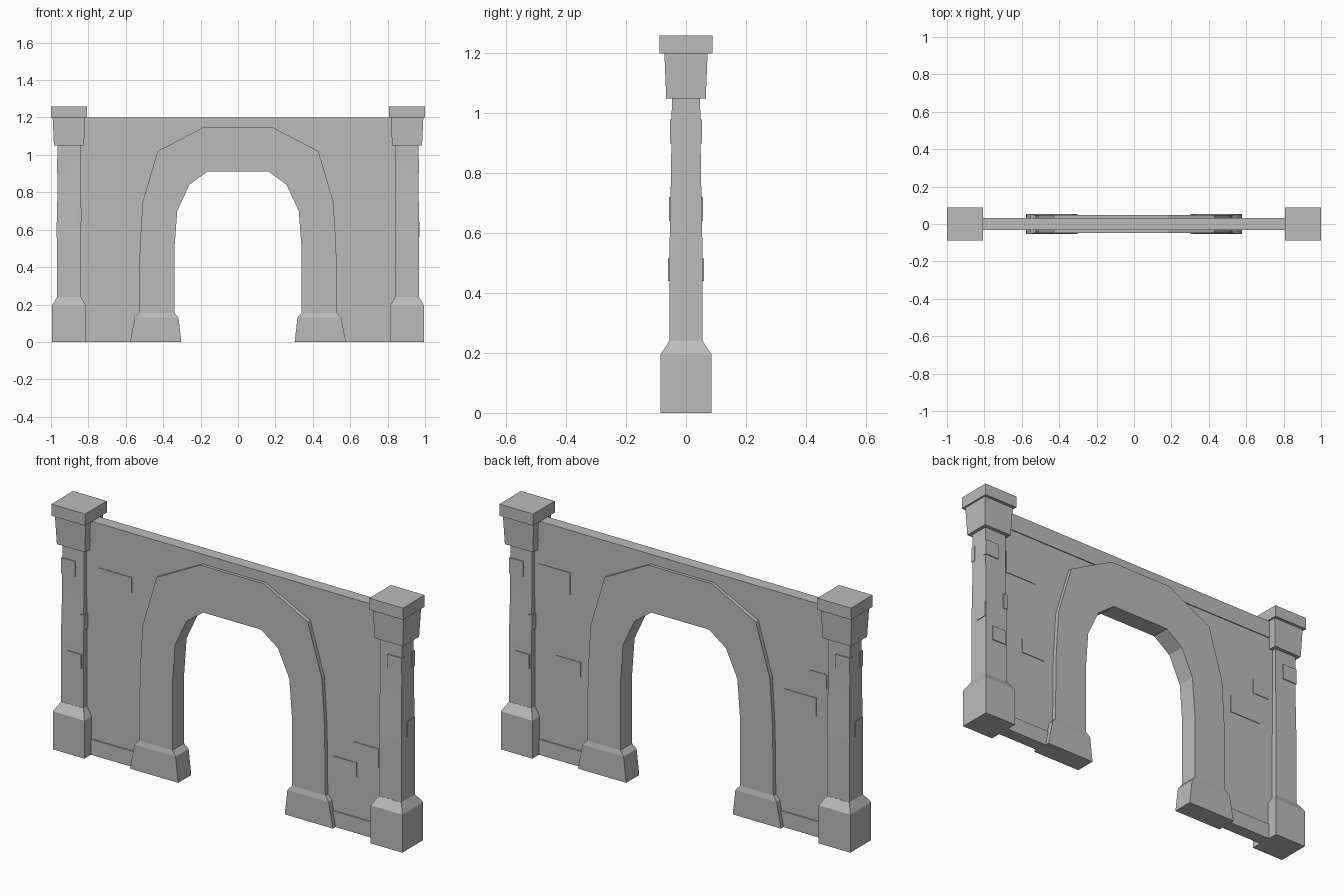
import bpy, bmesh

cube = bpy.data.objects.get("Cube")
if cube:
    bpy.data.objects.remove(cube, do_unlink=True)

stone = bpy.data.materials.new("grey_stone")
stone.use_nodes = True
GREY = (0.5, 0.5, 0.5, 1)
stone.diffuse_color = GREY
stone.node_tree.nodes["Principled BSDF"].inputs["Base Color"].default_value = GREY


def finish(name, bm):
    bmesh.ops.recalc_face_normals(bm, faces=bm.faces)
    mesh = bpy.data.meshes.new(name)
    bm.to_mesh(mesh)
    bm.free()
    mesh.materials.append(stone)
    obj = bpy.data.objects.new(name, mesh)
    bpy.context.collection.objects.link(obj)
    return obj


def loft(name, sections, cx=0):
    """Stack rectangles (x0, x1, half depth, z) into a closed block."""
    bm = bmesh.new()
    rings = [[bm.verts.new((cx + x, y, z))
              for x, y in ((x0, -d), (x1, -d), (x1, d), (x0, d))]
             for x0, x1, d, z in sections]
    for a, b in zip(rings, rings[1:]):
        for i in range(4):
            j = (i + 1) % 4
            bm.faces.new((a[i], a[j], b[j], b[i]))
    bm.faces.new(rings[0])
    bm.faces.new(rings[-1])
    return finish(name, bm)


def arch_strip(name, outer, inner, depth):
    """Solid band between two half outlines mirrored across x = 0."""
    def full(path):
        return path + [(-x, z) for x, z in reversed(path)]
    bm = bmesh.new()
    rings = [[bm.verts.new((x, y, z)) for (x, z), y in
              ((o, -depth), (o, depth), (i, depth), (i, -depth))]
             for o, i in zip(full(outer), full(inner))]
    for a, b in zip(rings, rings[1:]):
        for i in range(4):
            j = (i + 1) % 4
            bm.faces.new((a[i], a[j], b[j], b[i]))
    bm.faces.new(rings[0])
    bm.faces.new(rings[-1])
    return finish(name, bm)


def block(name, x, y, z):
    """Box from three (low, high) ranges."""
    bm = bmesh.new()
    bmesh.ops.create_cube(bm, size=1)
    for v in bm.verts:
        v.co = [r[0] if c < 0 else r[1] for c, r in zip(v.co, (x, y, z))]
    return finish(name, bm)


# Wall panel around the opening, with a slightly proud top band
arch_strip("wall",
           [(.86, 0), (.86, .5), (.86, .9), (.86, 1.15), (.17, 1.15)],
           [(.45, 0), (.45, .5), (.43, .72), (.36, .95), (.17, 1.03)], .026)
block("wall_top_band", (-.86, .86), (-.031, .031), (1.11, 1.2))

# Arch surround
arch_strip("arch",
           [(.53, .1), (.525, .5), (.51, .75), (.43, 1.02), (.18, 1.15)],
           [(.34, .1), (.34, .5), (.325, .7), (.26, .84), (.165, .91)], .047)

# Arch feet, skirting and gate pillars on both sides
for side, s in (("left", 1), ("right", -1)):
    def mirrored(rows):
        return [(*sorted((s * a, s * b)), d, z) for a, b, d, z in rows]

    loft(f"{side}_arch_foot", mirrored([
        (.303, .577, .053, 0), (.318, .552, .053, .13), (.34, .53, .047, .155)]))
    block(f"{side}_skirting", sorted((s * .5, s * .86)), (-.032, .032), (0, .08))

    cx = s * .904
    loft(f"{side}_pillar_base", [
        (-.09, .09, .085, 0), (-.09, .09, .085, .195), (-.064, .064, .056, .24)], cx)
    loft(f"{side}_pillar_shaft", [
        (-.064, .064, .055, .23), (-.064, .064, .055, .55), (-.062, .062, .05, .8),
        (-.062, .062, .047, 1.06)], cx)
    loft(f"{side}_pillar_capital", [
        (-.08, .08, .066, 1.05), (-.087, .087, .072, 1.2)], cx)
    loft(f"{side}_pillar_cap", [
        (-.096, .096, .088, 1.2), (-.096, .096, .088, 1.26)], cx)

    # Raised stones on the outer and inner pillar sides
    block(f"{side}_outer_stone", sorted((s * .95, s * .971)),
          sorted((-s * -.05, -s * .01)), (.56, .64))
    block(f"{side}_inner_stone", sorted((s * .86, s * .836)),
          sorted((-s * -.057, -s * .0)), (.64, .72))

# Raised stones on the pillar faces, the back repeating the front half-turned
for facing, f in (("front", -1), ("back", 1)):
    for side, u0, u1, z0, z1, d in (
            ("near", -.968, -.89, .9, .98, .054),
            ("near", -.93, -.85, .44, .515, .06),
            ("far", .887, .969, .9, .98, .054)):
        block(f"{facing}_{side}_pillar_stone", sorted((-f * u0, -f * u1)),
              sorted((f * .03, f * d)), (z0, z1))

# Raised stones on the wall faces
for facing, f, stones in (
        ("front", -1, [(-.766, -.585, .89, .97), (.68, .82, .37, .465),
                       (.56, .694, .285, .36)]),
        ("back", 1, [(.64, .82, .865, .98), (.58, .72, .46, .535),
                     (-.76, -.58, .615, .71), (-.82, -.72, .77, .845)])):
    for x0, x1, z0, z1 in stones:
        block(f"{facing}_wall_stone", (x0, x1), sorted((f * .02, f * .029)), (z0, z1))
